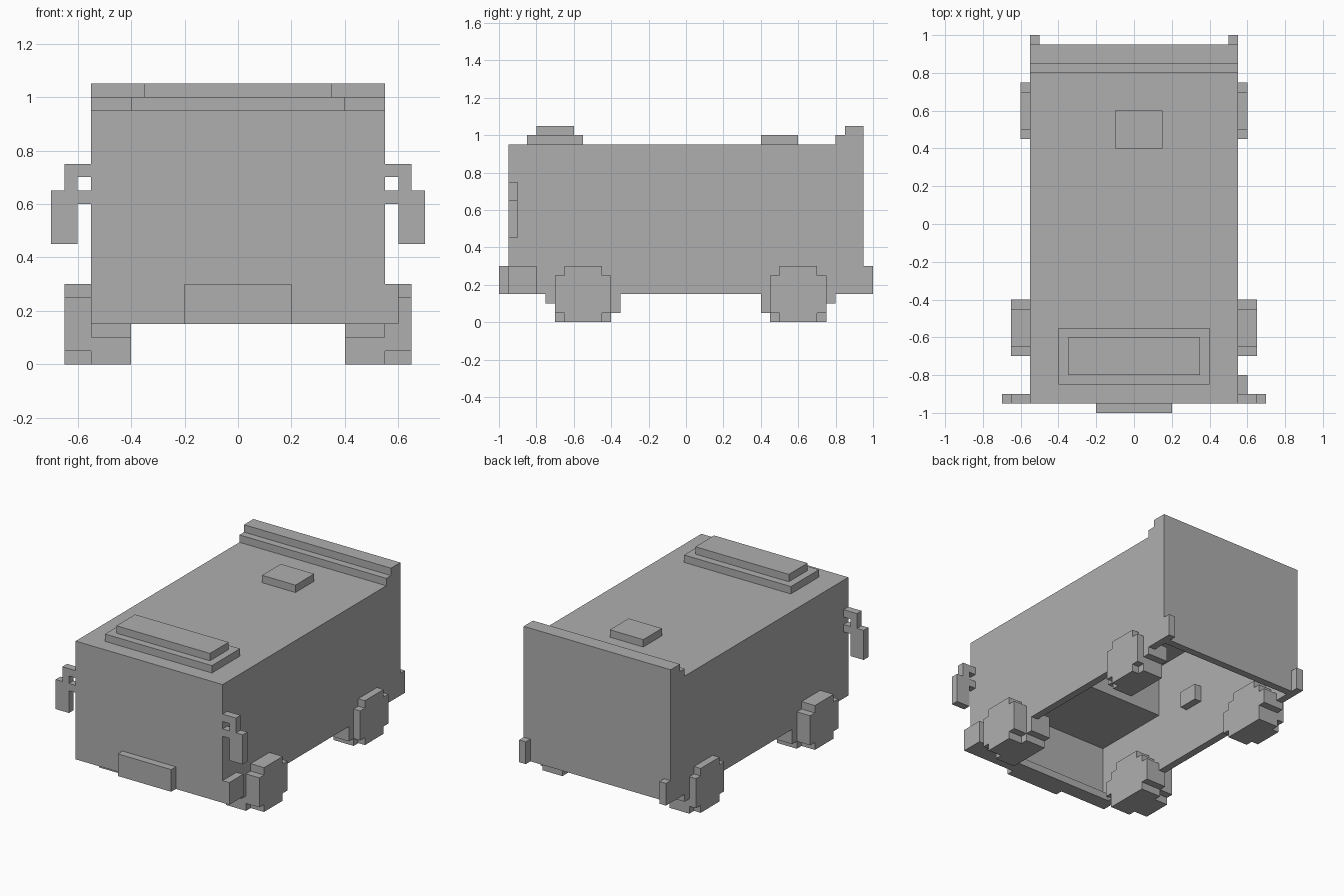
import bpy
import bmesh

if "Cube" in bpy.data.objects:
    bpy.data.objects.remove(bpy.data.objects["Cube"], do_unlink=True)

grey = bpy.data.materials.new("plain grey")
grey.use_nodes = True
COLOR = (0.43, 0.43, 0.43, 1)
grey.diffuse_color = COLOR
grey.node_tree.nodes["Principled BSDF"].inputs["Base Color"].default_value = COLOR


def add_box(bm, x, y, z):
    """Box between the given (low, high) ranges."""
    verts = bmesh.ops.create_cube(bm, size=1)["verts"]
    for v in verts:
        for i, (low, high) in enumerate((x, y, z)):
            v.co[i] = low if v.co[i] < 0 else high


def part(name, *boxes, mirror=False):
    bm = bmesh.new()
    for box in boxes:
        add_box(bm, *box)
    mesh = bpy.data.meshes.new(name)
    bm.to_mesh(mesh)
    bm.free()
    mesh.materials.append(grey)
    obj = bpy.data.objects.new(name, mesh)
    bpy.context.collection.objects.link(obj)
    if mirror:
        obj.modifiers.new("both_sides", "MIRROR")
    return obj


# Hollow body, open underneath
body = part("body_shell", ((-.55, .55), (-.95, .95), (.15, .95)))
bm = bmesh.new()
bm.from_mesh(body.data)
bm.normal_update()
floor = [f for f in bm.faces if f.normal.z < -.5]
bmesh.ops.delete(bm, geom=floor, context="FACES_ONLY")
bm.to_mesh(body.data)
bm.free()
shell = body.modifiers.new("wall_thickness", "SOLIDIFY")
shell.thickness = .05
shell.offset = -1
shell.use_even_offset = True

# Interior
part("cab_block", ((-.5, .5), (-.9, -.35), (.55, .9)))
part("front_ledge", ((-.5, .5), (-.9, -.85), (.15, .2)))
part("inner_switch", ((-.5, -.45), (-.08, .06), (.47, .58)))

# Roof details
part("front_roof_unit",
     ((-.4, .4), (-.85, -.55), (.95, 1)),
     ((-.35, .35), (-.8, -.6), (1, 1.05)))
part("roof_hatch", ((-.1, .15), (.4, .6), (.95, 1)))
part("rear_roof_lip",
     ((-.55, .55), (.8, .95), (.95, 1)),
     ((-.55, .55), (.85, .95), (1, 1.05)))

# Bumpers and side step
part("front_bumper", ((-.2, .2), (-1, -.95), (.15, .3)))
part("rear_bumpers", ((.5, .55), (.95, 1), (.15, .3)), mirror=True)
part("side_step", ((.55, .6), (-.95, -.8), (.15, .3)))

# Mirrors on bracket arms
depth = (-.95, -.9)
part("wing_mirrors",
     ((.55, .65), depth, (.7, .75)),
     ((.6, .65), depth, (.65, .7)),
     ((.55, .7), depth, (.6, .65)),
     ((.6, .7), depth, (.45, .6)), mirror=True)


# Stepped wheels; the wide inner layer is taller toward the middle of the body
def wheels(name, center, outer, toward_middle):
    def span(half):
        return (center - half, center + half)

    def flank(side):
        return tuple(sorted((center + side * .15, center + side * .2)))

    part(name,
         ((.55, outer), span(.15), (.05, .25)),
         ((.55, outer), span(.1), (0, .05)),
         ((.55, outer), span(.1), (.25, .3)),
         ((.4, .55), span(.15), (0, .25)),
         ((.4, .55), span(.1), (.25, .3)),
         ((.4, .55), flank(toward_middle), (.05, .2)),
         ((.4, .55), flank(-toward_middle), (.1, .2)), mirror=True)


wheels("front_wheels", -.55, .65, 1)
wheels("rear_wheels", .6, .6, -1)
